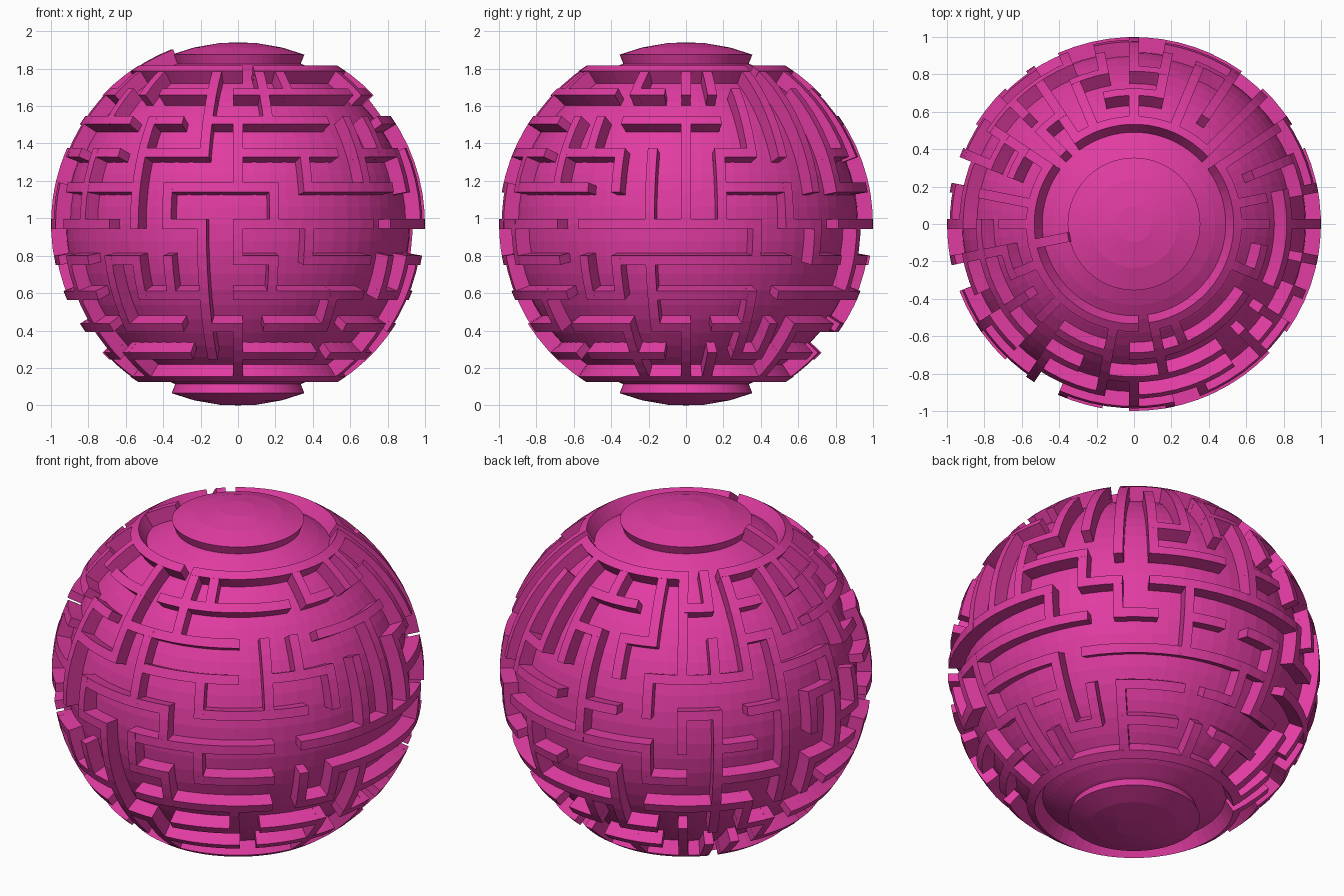
import bpy, bmesh, random
from math import sin, cos, radians, pi
from mathutils import Vector

if "Cube" in bpy.data.objects:
    bpy.data.objects.remove(bpy.data.objects["Cube"])

CZ, R_BASE, R_WALL, R_CAP = 0.97, 0.92, 1.0, 0.972
STEP, HALF, N, TOP = radians(11.25), 0.026, 32, 5   # maze grid: 32 columns, levels -5..5

mat = bpy.data.materials.new("pink")
mat.diffuse_color = (0.75, 0.045, 0.36, 1)
mat.use_nodes = True
mat.node_tree.nodes["Principled BSDF"].inputs["Base Color"].default_value = mat.diffuse_color


def direction(lon, lat):
    return Vector((sin(lon) * cos(lat), -cos(lon) * cos(lat), sin(lat)))


def finish(name, bm):
    bmesh.ops.recalc_face_normals(bm, faces=bm.faces[:])
    me = bpy.data.meshes.new(name)
    bm.to_mesh(me)
    bm.free()
    me.materials.append(mat)
    ob = bpy.data.objects.new(name, me)
    ob.location.z = CZ
    bpy.context.collection.objects.link(ob)
    return ob


def strip(bm, sections):
    # solid bar through a list of (left direction, right direction) sections
    rings = [[bm.verts.new(d) for d in (a * 0.9, b * 0.9, b * R_WALL, a * R_WALL)]
             for a, b in sections]
    for p, q in zip(rings, rings[1:]):
        for k in range(4):
            bm.faces.new((p[k], p[(k + 1) % 4], q[(k + 1) % 4], q[k]))
    if len(rings) > 1:
        bm.faces.new(rings[0])
        bm.faces.new(rings[-1])


def ring_wall(bm, j, i0, i1):
    lat = j * STEP
    e = HALF / cos(lat)
    a, b = i0 * STEP - e, i1 * STEP + e
    n = 2 * (i1 - i0) + 1
    strip(bm, [(direction(a + (b - a) * t / n, lat - HALF),
                direction(a + (b - a) * t / n, lat + HALF)) for t in range(n + 1)])


def meridian_wall(bm, i, j0, j1):
    lon = i * STEP
    side = Vector((cos(lon), sin(lon), 0)) * HALF
    a, b = j0 * STEP - HALF, j1 * STEP + HALF
    n = 2 * (j1 - j0) + 1
    ds = [direction(lon, a + (b - a) * t / n) for t in range(n + 1)]
    strip(bm, [((d - side).normalized(), (d + side).normalized()) for d in ds])


# ring walls as (level, first column, last column)
H = [(5, 1, 11), (5, 12, 19), (5, 21, 32), (4, -3, -1), (4, 1, 2), (4, 15, 17),
     (3, -1, 3), (3, -7, -5), (3, 7, 8), (3, 17, 18), (2, -3, -1), (2, 0, 2),
     (2, 4, 6), (1, -2, 0), (1, 2, 4), (1, 9, 11), (1, -5, -3), (0, -2, -1),
     (0, 0, 3), (0, 6, 10), (-1, 0, 1), (-1, 6, 10), (-1, -4, -3), (-2, 0, 1),
     (-2, -3, -2), (-2, 2, 4), (-2, 5, 6), (-2, 7, 10), (-3, -3, -2), (-3, -1, 0),
     (-3, 1, 3), (-3, 4, 6), (-4, -5, -3), (-4, 0, 3), (-4, 4, 6),
     (-5, 0, 20), (-5, 21, 32)]
# meridian walls as (column, lower level, upper level)
V = [(-1, 4, 5), (1, 4, 5), (2, 4, 5), (-1, 3, 4), (-1, 2, 3), (0, 1, 2), (2, 1, 2),
     (-2, 0, 1), (-1, -4, 0), (1, 0, 1), (0, -1, 0), (1, -2, -1), (2, -1, 0),
     (3, -3, -2), (0, -5, -3), (4, 1, 3), (-3, -2, -1), (-4, -2, -1), (-3, 0, 1),
     (8, 0, 3), (7, 0, 2), (10, -1, 0), (7, -3, -2), (10, -3, -2), (8, -5, -3),
     (9, -5, -4), (11, 0, 1), (9, 0, 1), (12, 2, 5), (13, 1, 4), (14, 2, 5),
     (10, 2, 4), (11, 2, 5), (16, 0, 3), (19, 3, 5), (15, 3, 4)]

parent = {(i, j): (i, j) for i in range(N) for j in range(-TOP, TOP + 1)}


def root(n):
    while parent[n] != n:
        n = parent[n]
    return n


edges = set()


def add_edge(i, j, kind, force=True):
    i %= N
    a, b = (i, j), (((i + 1) % N, j) if kind == "h" else (i, j + 1))
    ra, rb = root(a), root(b)
    if force or ra != rb:
        edges.add((i, j, kind))
        parent[ra] = rb


for j, a, b in H:
    for i in range(a, b):
        add_edge(i, j, "h")
for i, a, b in V:
    for j in range(a, b):
        add_edge(i, j, "v")

# fill the remaining junctions so that no closed cell appears
random.seed(4)
rest = [(i, j, k) for i in range(N) for j in range(-TOP, TOP) for k in "hv"
        if not (k == "h" and j == -TOP)]
random.shuffle(rest)
for e in rest:
    add_edge(*e, force=False)

# merge neighbouring edges into long walls
bm = bmesh.new()
for j in range(-TOP, TOP + 1):
    i = 0
    while i < N:
        s = i
        while i < N and (i, j, "h") in edges:
            i += 1
        if i > s:
            ring_wall(bm, j, s, i)
        i += 1
for i in range(N):
    j = -TOP
    while j < TOP:
        s = j
        while j < TOP and (i, j, "v") in edges:
            j += 1
        if j > s:
            meridian_wall(bm, i, s, j)
        j += 1
meridian_wall(bm, 25, 5, 6)
finish("maze_walls", bm)

# inner ball
bm = bmesh.new()
bmesh.ops.create_uvsphere(bm, u_segments=64, v_segments=32, radius=R_BASE)
finish("ball", bm)

# raised round caps at both poles
for name, s in (("top_cap", 1), ("bottom_cap", -1)):
    bm = bmesh.new()
    prof = [(R_CAP * sin(radians(c)), R_CAP * cos(radians(c))) for c in (5.6, 14, 21.4)]
    prof.append((0.9 * sin(radians(21.4)), 0.9 * cos(radians(21.4))))
    rings = [[bm.verts.new((r * cos(2 * pi * k / 64), r * sin(2 * pi * k / 64), s * z))
              for k in range(64)] for r, z in prof]
    tip = bm.verts.new((0, 0, s * 0.97))
    for k in range(64):
        n = (k + 1) % 64
        bm.faces.new((tip, rings[0][k], rings[0][n]))
        for p, q in zip(rings, rings[1:]):
            bm.faces.new((p[k], q[k], q[n], p[n]))
    finish(name, bm)
